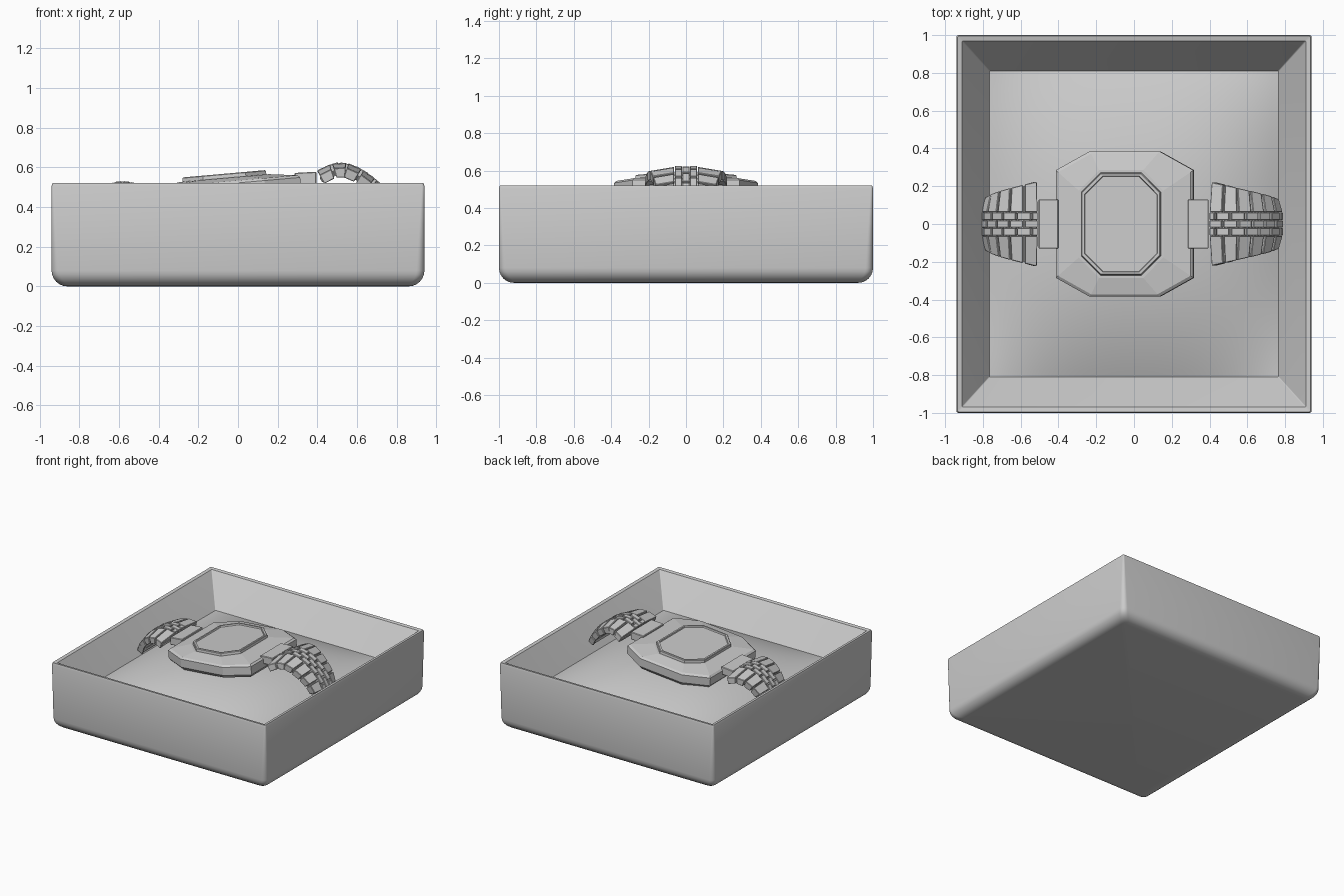
import bpy, bmesh, math
from mathutils import Vector, Matrix

if "Cube" in bpy.data.objects:
    bpy.data.objects.remove(bpy.data.objects["Cube"])


def finish(name, bm, angle=None, bevel=0):
    bmesh.ops.recalc_face_normals(bm, faces=bm.faces)
    me = bpy.data.meshes.new(name)
    bm.to_mesh(me)
    bm.free()
    ob = bpy.data.objects.new(name, me)
    bpy.context.collection.objects.link(ob)
    if bevel:
        m = ob.modifiers.new("bevel", 'BEVEL')
        m.width, m.segments = bevel, 1
    if angle:
        bpy.ops.object.select_all(action='DESELECT')
        bpy.context.view_layer.objects.active = ob
        ob.select_set(True)
        bpy.ops.object.shade_smooth_by_angle(angle=math.radians(angle))
    return ob


def loft(name, loops, angle=None, matrix=None):
    """Skin a stack of equal-length point loops and cap both ends."""
    bm = bmesh.new()
    rings = [[bm.verts.new(p) for p in loop] for loop in loops]
    n = len(rings[0])
    for a, b in zip(rings, rings[1:]):
        for i in range(n):
            bm.faces.new((a[i], a[(i + 1) % n], b[(i + 1) % n], b[i]))
    bm.faces.new(rings[0][::-1])
    bm.faces.new(rings[-1])
    if matrix:
        bm.transform(matrix)
    return finish(name, bm, angle)


def round_rect(hx, hy, r, z, seg=6):
    pts = []
    for k, (sx, sy) in enumerate(((1, 1), (-1, 1), (-1, -1), (1, -1))):
        for i in range(seg + 1):
            a = math.pi / 2 * (k + i / seg)
            pts.append((sx * (hx - r) + r * math.cos(a), sy * (hy - r) + r * math.sin(a), z))
    return pts


def octagon(cx, hx, hy, kx, ky, z):
    q = [(hx, hy - ky), (hx - kx, hy), (kx - hx, hy), (-hx, hy - ky)]
    q += [(-x, -y) for x, y in q]
    return [(cx + x, y, z) for x, y in q]


# Open tray: rounded underside, thin rim, sloping inner walls
R = 0.08
loops = []
for i in range(7):
    a = math.pi / 2 * i / 6
    d = R * (1 - math.sin(a))
    loops.append(round_rect(0.94 - d, 1 - d, 0.04, R * (1 - math.cos(a))))
loops += [round_rect(0.94, 1.0, 0.012, 0.505), round_rect(0.935, 0.995, 0.01, 0.52),
          round_rect(0.91, 0.97, 0.006, 0.515), round_rect(0.765, 0.81, 0.005, 0.29),
          round_rect(0.72, 0.76, 0.005, 0.22)]
loft("tray", loops, 35)

# Padded cushion swelling up under the watch
bm = bmesh.new()
bmesh.ops.create_grid(bm, x_segments=40, y_segments=40, size=1)
for v in bm.verts:
    u, w = v.co.x, v.co.y
    swell = (1 - abs(u) ** 2.6) * (1 - abs(w) ** 2.2)
    v.co = (u * 0.768, w * 0.813, 0.29 + 0.155 * swell)
finish("cushion", bm, 60)

# Watch case, bezel and dial share one tilted frame (bezel top at local z = 0)
tilt = Matrix.Translation((0, 0, 0.574)) @ Matrix.Rotation(-math.atan(0.088), 4, 'Y')
loft("watch_case", [
    octagon(-0.055, 0.345, 0.365, 0.17, 0.095, -0.14),
    octagon(-0.055, 0.365, 0.385, 0.18, 0.10, -0.115),
    octagon(-0.055, 0.365, 0.385, 0.18, 0.10, -0.052),
    octagon(-0.055, 0.352, 0.372, 0.175, 0.098, -0.040),
    octagon(-0.07, 0.225, 0.285, 0.108, 0.108, -0.022)], matrix=tilt)
loft("bezel", [
    octagon(-0.07, 0.213, 0.273, 0.104, 0.104, -0.03),
    octagon(-0.07, 0.210, 0.270, 0.103, 0.103, -0.004),
    octagon(-0.07, 0.206, 0.266, 0.101, 0.101, 0.0),
    octagon(-0.07, 0.194, 0.254, 0.097, 0.097, 0.0),
    octagon(-0.07, 0.191, 0.251, 0.096, 0.096, -0.010)], matrix=tilt)


def prism(bm, sections):
    """Closed solid between two four-point sections."""
    a, b = [[bm.verts.new(p) for p in s] for s in sections]
    for i in range(4):
        j = (i + 1) % 4
        bm.faces.new((a[i], a[j], b[j], b[i]))
    bm.faces.new(a[::-1])
    bm.faces.new(b)


# End links joining the case to the band
for name, ends in (("left_end_link", ((-0.505, 0.505), (-0.40, 0.515))),
                   ("right_end_link", ((0.285, 0.572), (0.395, 0.578)))):
    bm = bmesh.new()
    prism(bm, [[(x, -0.13, z - 0.06), (x, 0.13, z - 0.06), (x, 0.13, z), (x, -0.13, z)]
               for x, z in ends])
    finish(name, bm, bevel=0.004)


def band(name, path, count, w0, w1):
    """Five-column bracelet; the small columns are offset by half a link."""
    pts = [Vector((x, 0, z)) for x, z in path]
    lens = [(b - a).length for a, b in zip(pts, pts[1:])]
    total = sum(lens)

    def section(t, y0, y1, lift):
        d = t * total
        for k, l in enumerate(lens):
            if d <= l or k == len(lens) - 1:
                break
            d -= l
        direction = (pts[k + 1] - pts[k]).normalized()
        p = pts[k] + direction * d
        n = direction.cross(Vector((0, 1, 0)))
        if n.z < 0 or abs(n.z) < 1e-6:
            n = -n
        taper = 1 + (w1 / w0 - 1) * t
        out = []
        for y, h in ((y0, -0.05), (y1, -0.05), (y1, 0), (y0, 0)):
            crown = -0.022 * max(0, (abs(y) - 0.06) / 0.16)
            yy = y if abs(y) <= 0.061 else math.copysign(0.064 + (abs(y) - 0.064) * (w0 * taper - 0.064) / (w0 - 0.064), y)
            out.append(p + n * (h + lift + crown) + Vector((0, yy, 0)))
        return out

    bm = bmesh.new()
    gap = 0.012
    columns = [(0.064, w0, 0, 0), (-w0, -0.064, 0, 0), (-0.018, 0.018, 0, 0.003),
               (0.022, 0.060, 0.5, 0.003), (-0.060, -0.022, 0.5, 0.003)]
    for y0, y1, shift, lift in columns:
        for i in range(-1 if shift else 0, count):
            t0, t1 = max(0, (i + shift) / count), min(1, (i + 1 + shift) / count)
            prism(bm, [section(t0 + gap, y0, y1, lift), section(t1 - gap, y0, y1, lift)])
    # Recessed core that closes the gaps between links
    for i in range(count * 2):
        secs = [section(t / count / 2, -w0 * 0.97, w0 * 0.97, -0.012) for t in (i, i + 1)]
        for s in secs:
            for q in (0, 1):
                s[q] += (s[3 - q] - s[q]) * 0.45
        prism(bm, secs)
    return finish(name, bm, bevel=0.003)


band("right_band", [(0.395, 0.578), (0.45, 0.608), (0.50, 0.624), (0.55, 0.620), (0.60, 0.602),
                    (0.66, 0.566), (0.72, 0.515), (0.765, 0.46), (0.79, 0.405)], 6, 0.222, 0.130)
band("left_band", [(-0.505, 0.515), (-0.56, 0.528), (-0.61, 0.528), (-0.67, 0.508),
                   (-0.73, 0.465), (-0.78, 0.405), (-0.81, 0.335)], 5, 0.225, 0.140)
